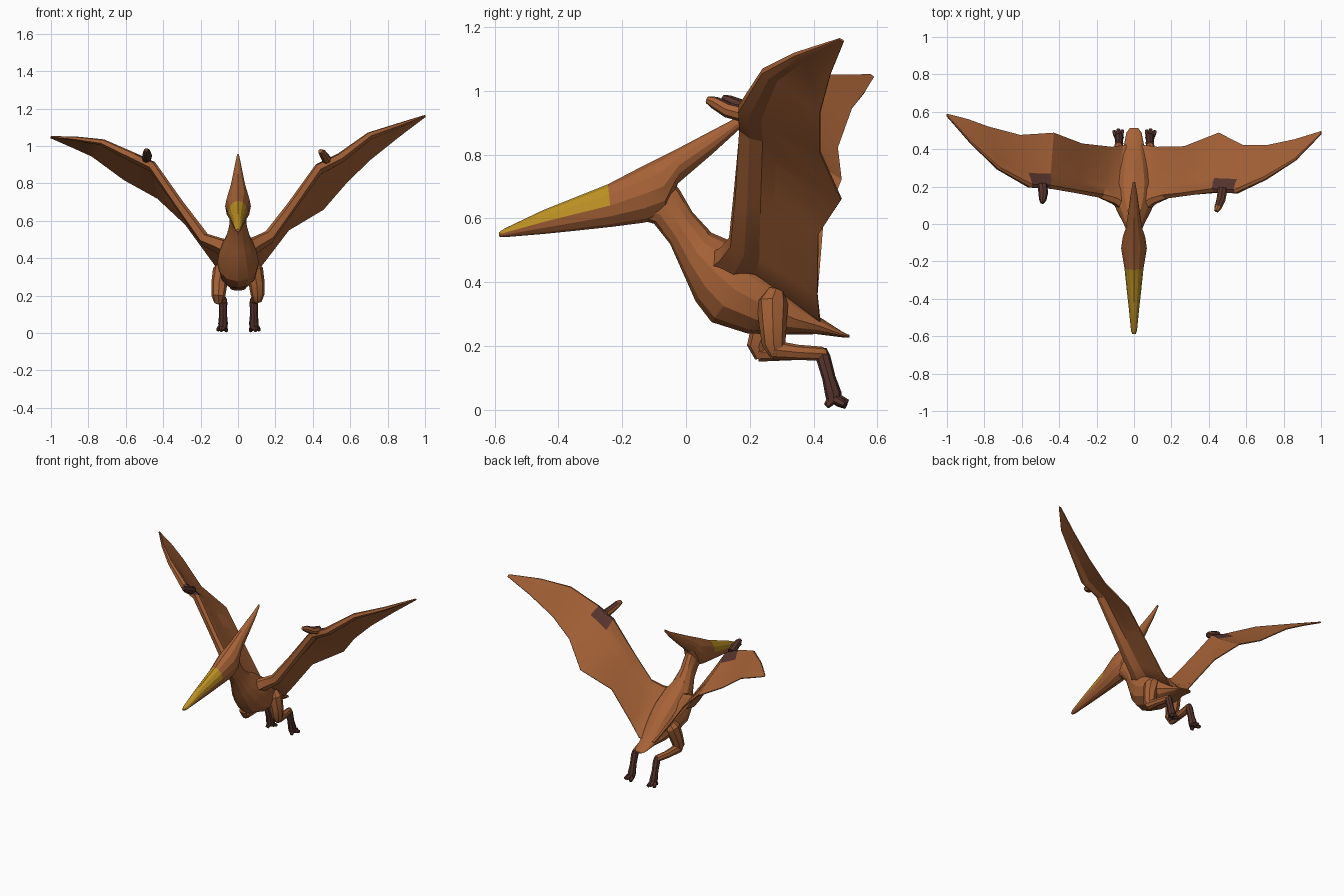
import bpy, bmesh, math
from mathutils import Vector as V


def material(name, rgb):
    m = bpy.data.materials.new(name)
    m.diffuse_color = (*rgb, 1)
    return m


BROWN = material("brown skin", (0.38, 0.122, 0.038))
DARK = material("dark claw", (0.095, 0.034, 0.026))
YELLOW = material("yellow beak", (0.50, 0.28, 0.017))


def loft(name, rings, mats, rule=None, angle=22):
    """Skin a list of equal-length rings; rule(ring, side) picks the material."""
    bm = bmesh.new()
    rows = [[bm.verts.new(p) for p in r] for r in rings]
    n = len(rows[0])
    for i in range(len(rows) - 1):
        for k in range(n):
            j = (k + 1) % n
            f = bm.faces.new((rows[i][k], rows[i][j], rows[i + 1][j], rows[i + 1][k]))
            f.material_index = rule(i, k) if rule else 0
    bm.faces.new(rows[0])
    bm.faces.new(rows[-1])
    bmesh.ops.recalc_face_normals(bm, faces=bm.faces)
    me = bpy.data.meshes.new(name)
    bm.to_mesh(me)
    bm.free()
    for m in mats:
        me.materials.append(m)
    me.shade_smooth()
    me.set_sharp_from_angle(angle=math.radians(angle))
    ob = bpy.data.objects.new(name, me)
    bpy.context.collection.objects.link(ob)
    return ob


def oval(top_y, top_z, low_y, low_z, half_w, n=12):
    """Oval ring spanning a top and a bottom point of the side profile."""
    a, b = V((0, top_y, top_z)), V((0, low_y, low_z))
    c, h = (a + b) / 2, (a - b) / 2
    return [c + h * math.cos(t) + V((half_w * math.sin(t), 0, 0))
            for t in (2 * math.pi * k / n for k in range(n))]


def limb(name, pts, mats, n=8, rule=None):
    """Tube through (x, y, z, radius) points."""
    rings = []
    for i, p in enumerate(pts):
        a, b = V(pts[max(i - 1, 0)][:3]), V(pts[min(i + 1, len(pts) - 1)][:3])
        d = (b - a).normalized()
        u = d.cross(V((1, 0, 0))).normalized()
        w = d.cross(u)
        rings.append([V(p[:3]) + p[3] * (u * math.cos(t) + w * math.sin(t))
                      for t in (2 * math.pi * k / n for k in range(n))])
    return loft(name, rings, mats, rule, 30)


# Neck, torso and tail
loft("body", [oval(*s) for s in (
    (-0.06, 0.74, -0.16, 0.60, 0.04), (-0.02, 0.69, -0.10, 0.583, 0.045),
    (0.02, 0.62, -0.05, 0.52, 0.047), (0.08, 0.555, -0.01, 0.43, 0.07),
    (0.15, 0.525, 0.03, 0.34, 0.10), (0.23, 0.475, 0.08, 0.275, 0.112),
    (0.31, 0.41, 0.19, 0.24, 0.10), (0.38, 0.335, 0.30, 0.235, 0.08),
    (0.42, 0.29, 0.41, 0.237, 0.055), (0.49, 0.245, 0.49, 0.227, 0.04),
    (0.513, 0.234, 0.513, 0.226, 0.022))], [BROWN])

# Head with beak and crest: upper front half of the rings is yellow
loft("head", [oval(*s) for s in (
    (-0.587, 0.556, -0.587, 0.543, 0.01), (-0.57, 0.568, -0.57, 0.541, 0.016),
    (-0.45, 0.625, -0.45, 0.551, 0.028), (-0.35, 0.665, -0.35, 0.561, 0.039),
    (-0.245, 0.707, -0.23, 0.574, 0.051), (-0.13, 0.767, -0.13, 0.587, 0.069),
    (-0.08, 0.792, -0.06, 0.61, 0.06), (-0.02, 0.822, -0.025, 0.71, 0.044),
    (0.09, 0.88, 0.08, 0.80, 0.028), (0.17, 0.922, 0.17, 0.882, 0.016),
    (0.225, 0.958, 0.225, 0.94, 0.006))], [BROWN, YELLOW],
    lambda i, k: 1 if i < 4 and (k < 3 or k > 8) else 0)


def wing(name, lead, trail, radii, knuckle):
    """Thick arm along the leading edge, thin membrane behind it."""
    lead, trail = [V(p) for p in lead], [V(p) for p in trail]
    side = math.copysign(1, lead[-1].x)
    rings, last = [], len(lead) - 1
    for i, (a, b) in enumerate(zip(lead, trail)):
        lo, hi = max(i - 1, 0), min(i + 1, last)
        span = lead[hi] + trail[hi] - lead[lo] - trail[lo]
        chord = (b - a).length
        c = (b - a) / chord
        up = span.cross(c).normalized() * side
        r, m = radii[i], min(0.005, radii[i])
        w = min(2 * r, chord * 0.4)
        section = ((0, 0), (0.25 * w, 0.6 * r), (w, 0.55 * r), (1.7 * w, m), (chord, 0.6 * m),
                   (chord, -0.6 * m), (1.7 * w, -m), (w, -r), (0.25 * w, -r))
        rings.append([a + c * t + up * h for t, h in section])
    return loft(name, rings, [BROWN, DARK],
                lambda i, k: 1 if i == knuckle and k < 3 else 0)


RADII = (0.05, 0.04, 0.034, 0.028, 0.027, 0.025, 0.018, 0.012, 0.004)
wing("right_wing",
     ((0.04, 0.06, 0.48), (0.10, 0.11, 0.51), (0.165, 0.135, 0.54), (0.275, 0.15, 0.685),
      (0.425, 0.17, 0.90), (0.54, 0.165, 0.955), (0.70, 0.24, 1.07), (0.86, 0.34, 1.12),
      (1.0, 0.48, 1.165)),
     ((0.0, 0.42, 0.27), (0.06, 0.42, 0.28), (0.125, 0.412, 0.36), (0.27, 0.415, 0.55),
      (0.455, 0.487, 0.66), (0.585, 0.42, 0.81), (0.71, 0.42, 0.93), (0.86, 0.452, 1.05),
      (1.0, 0.495, 1.155)), RADII, 4)
wing("left_wing",
     ((-0.04, 0.06, 0.48), (-0.10, 0.11, 0.50), (-0.18, 0.14, 0.525), (-0.31, 0.165, 0.70),
      (-0.455, 0.19, 0.91), (-0.55, 0.195, 0.955), (-0.72, 0.29, 1.03), (-0.87, 0.43, 1.047),
      (-1.0, 0.577, 1.052)),
     ((0.0, 0.42, 0.27), (-0.06, 0.42, 0.28), (-0.12, 0.412, 0.36), (-0.28, 0.43, 0.58),
      (-0.43, 0.487, 0.72), (-0.61, 0.475, 0.82), (-0.78, 0.52, 0.945), (-0.89, 0.56, 0.995),
      (-1.0, 0.588, 1.042)), RADII, 4)

# Wing fingers (the right one is dark on its upper side only)
f = limb("right_wing_finger", ((0.475, 0.19, 0.925, 0.026), (0.465, 0.13, 0.94, 0.024),
                               (0.45, 0.09, 0.963, 0.02), (0.44, 0.068, 0.972, 0.012)),
         [BROWN, DARK])
for p in f.data.polygons:
    p.material_index = 1 if p.normal.z > 0.5 and p.center.y > 0.09 else 0
limb("left_wing_finger", ((-0.49, 0.21, 0.93, 0.026), (-0.485, 0.165, 0.95, 0.026),
                          (-0.488, 0.13, 0.968, 0.02), (-0.49, 0.113, 0.978, 0.011)), [DARK])

# Legs: thigh and shin in brown, ankle, foot and toes dark
for side, s, knee, kz, ax in (("right", 1, 0.275, 0.19, 0.085), ("left", -1, 0.228, 0.183, 0.08)):
    limb(side + "_thigh", ((s * 0.07, 0.28, 0.37, 0.03), (s * 0.085, 0.27, 0.335, 0.05),
                           (s * 0.1, (knee + 0.27) / 2, 0.265, 0.043),
                           (s * 0.105, knee, kz + 0.015, 0.037),
                           (s * 0.105, knee + 0.01, kz - 0.02, 0.022)), [BROWN])
    limb(side + "_shin", ((s * 0.105, knee, kz - 0.002, 0.03), (s * 0.10, 0.35, 0.18, 0.024),
                          (s * ax, 0.425, 0.176, 0.022), (s * ax, 0.44, 0.174, 0.016)), [BROWN])
    limb(side + "_ankle", ((s * ax, 0.427, 0.192, 0.014), (s * ax, 0.43, 0.165, 0.023),
                           (s * ax, 0.448, 0.10, 0.021), (s * ax, 0.462, 0.05, 0.026),
                           (s * ax, 0.465, 0.022, 0.022)), [DARK])
    for i, (dx, y, z) in enumerate(((-0.018, 0.502, 0.012), (0.005, 0.507, 0.022),
                                    (0.028, 0.498, 0.016), (0.01, 0.44, 0.012))):
        limb(f"{side}_toe_{i + 1}", ((s * ax, 0.458, 0.04, 0.016),
                                     (s * (ax + dx * 0.7), (y + 0.46) / 2, z + 0.01, 0.014),
                                     (s * (ax + dx), y, z, 0.01)), [DARK], 6)
